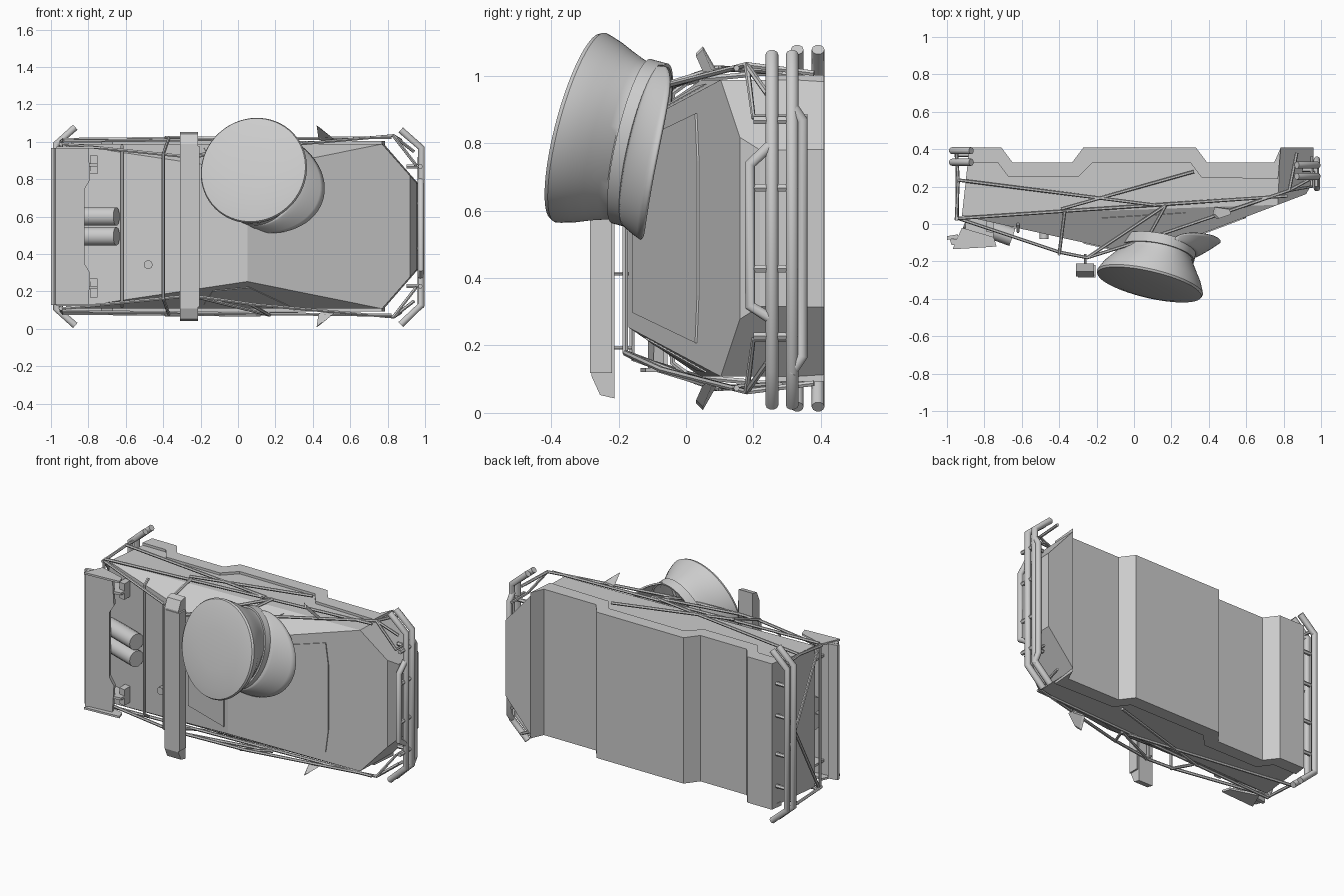
import bpy, bmesh, math
from mathutils import Vector, Matrix

if "Cube" in bpy.data.objects:
    bpy.data.objects.remove(bpy.data.objects["Cube"])

C = 0.548  # centre plane of the vehicle, which lies on its side (roof towards -y)


def P(x, y, w):
    return Vector((x, y, C + w))


def finish(name, bm, smooth=None):
    bmesh.ops.recalc_face_normals(bm, faces=bm.faces)
    me = bpy.data.meshes.new(name)
    bm.to_mesh(me)
    bm.free()
    ob = bpy.data.objects.new(name, me)
    bpy.context.collection.objects.link(ob)
    if smooth:
        bpy.ops.object.select_all(action='DESELECT')
        ob.select_set(True)
        bpy.context.view_layer.objects.active = ob
        bpy.ops.object.shade_smooth_by_angle(angle=math.radians(smooth))
    return ob


def slab_bm(points, offset):
    bm = bmesh.new()
    a = [bm.verts.new(p) for p in points]
    b = [bm.verts.new(p + Vector(offset)) for p in points]
    bm.faces.new(a)
    bm.faces.new(b[::-1])
    n = len(a)
    for i in range(n):
        j = (i + 1) % n
        bm.faces.new((a[i], b[i], b[j], a[j]))
    return bm


def slab(name, points, offset):
    return finish(name, slab_bm(points, offset))


def profile(name, pts, w0, w1):
    return slab(name, [P(x, y, w0) for x, y in pts], (0, 0, w1 - w0))


def tube(name, pts, r, res=2):
    cu = bpy.data.curves.new(name, 'CURVE')
    cu.dimensions = '3D'
    cu.bevel_depth, cu.bevel_resolution, cu.use_fill_caps = r, res, True
    sp = cu.splines.new('POLY')
    sp.points.add(len(pts) - 1)
    for q, p in zip(sp.points, pts):
        q.co = (*P(*p), 1)
    ob = bpy.data.objects.new(name, cu)
    bpy.context.collection.objects.link(ob)
    bpy.ops.object.select_all(action='DESELECT')
    ob.select_set(True)
    bpy.context.view_layer.objects.active = ob
    bpy.ops.object.convert(target='MESH')
    bpy.ops.object.shade_smooth_by_angle(angle=math.radians(40))


def hood(x):
    return -0.17 + 0.379 * (x - 0.05)


def deck(x):
    return -0.17 - 0.221 * (x - 0.05)


# Body: side profile across the width, then sloped cabin sides and front corners cut off
under = [(-0.88, 0.41), (-0.71, 0.41), (-0.65, 0.33), (-0.33, 0.33), (-0.27, 0.41),
         (0.33, 0.41), (0.39, 0.33), (0.75, 0.33), (0.785, 0.41)]
outline = under + [(0.96, 0.41), (0.955, 0.22), (0.92, hood(0.92)),
                   (0.05, -0.17), (-0.92, deck(-0.92))]
bm = slab_bm([P(x, y, -0.44) for x, y in outline], (0, 0, 0.88))
for s in (-1, 1):
    cabin = [P(-0.92, deck(-0.92), s * 0.44), P(0.77, hood(0.77), s * 0.44), P(0.05, -0.17, s * 0.295)]
    nose = [P(0.78, 0.4, s * 0.44), P(0.77, 0.1, s * 0.44), P(0.955, 0.3, s * 0.235)]
    for a, b, c in (cabin, nose):
        no = (b - a).cross(c - a).normalized()
        if no.dot(P(0, 0.2, 0) - a) > 0:
            no = -no
        geom = bm.verts[:] + bm.edges[:] + bm.faces[:]
        bmesh.ops.bisect_plane(bm, geom=geom, dist=1e-5, plane_co=a, plane_no=no, clear_outer=True)
        bmesh.ops.holes_fill(bm, edges=[e for e in bm.edges if e.is_boundary], sides=0)
finish("body", bm)

# Windscreen and rear deck panels
ws = [(0.09, 0.25), (0.585, 0.34), (0.6, 0.2), (0.6, -0.2), (0.585, -0.34), (0.09, -0.25)]
slab("windscreen", [P(x, hood(x) - 0.006, w) for x, w in ws], (0, 0.02, 0))
rs = [(0.02, 0.26), (-0.27, 0.23), (-0.27, -0.23), (0.02, -0.26)]
slab("roof_panel", [P(x, deck(x) - 0.006, w) for x, w in rs], (0, 0.02, 0))

trim = under + [(0.77, 0.24), (0.36, 0.25), (0.3, 0.33), (-0.22, 0.33), (-0.3, 0.25),
                (-0.67, 0.25), (-0.73, 0.33), (-0.89, 0.33)]
for s, side in ((-1, "right"), (1, "left")):
    # Wheel arch and sill cladding
    profile(f"arch_trim_{side}", trim, s * 0.43, s * 0.455)
    # Side window on the sloped cabin side
    a, b, c = P(-0.92, deck(-0.92), s * 0.44), P(0.77, hood(0.77), s * 0.44), P(0.05, -0.17, s * 0.295)
    win = [a * u + b * v + c * (1 - u - v) for u, v in ((0.5, 0.35), (0.25, 0.65), (0.08, 0.12), (0.25, 0.08))]
    no = (b - a).cross(c - a).normalized() * s
    if no.z * s < 0:
        no = -no
    slab(f"side_window_{side}", [p + no * 0.004 for p in win], -no * 0.02)
    # Roll cage on each side
    cage = [
        [(-0.94, 0.03, 0.44), (-0.4, -0.15, 0.385), (-0.25, -0.18, 0.37), (0.1, -0.07, 0.42), (0.83, 0.18, 0.485), (0.94, 0.24, 0.4)],
        [(-0.94, 0.03, 0.455), (0.82, 0.15, 0.475)],
        [(-0.94, 0.235, 0.465), (0.12, 0.1, 0.475)],
        [(-0.39, 0.08, 0.475), (0.32, 0.28, 0.465)],
        [(-0.4, -0.16, 0.385), (-0.37, 0.07, 0.47)],
        [(0.07, -0.08, 0.42), (0.17, 0.1, 0.475)],
        [(-0.25, -0.18, 0.37), (0.17, 0.1, 0.475)],
        [(-0.95, 0.02, 0.44), (-0.94, 0.23, 0.46), (-0.95, 0.4, 0.45)],
        [(0.83, 0.18, 0.485), (0.87, 0.38, 0.46)],
        [(0.83, 0.18, 0.485), (0.95, 0.2, 0.33), (0.95, 0.36, 0.33)],
    ]
    for i, path in enumerate(cage):
        tube(f"cage_{side}_{i}", [(x, y, s * w) for x, y, w in path], 0.009, 1)
    # Wing mirror
    slab(f"mirror_{side}", [P(0.42, 0.05, s * 0.54), P(0.44, 0.03, s * 0.52), P(0.5, 0.05, s * 0.475),
                            P(0.5, 0.08, s * 0.47), P(0.43, 0.09, s * 0.47)], (0.015, 0, -s * 0.01))
    # Wing end plate and bracket
    profile(f"wing_end_{side}", [(-0.97, -0.135), (-0.8, -0.125), (-0.735, -0.12), (-0.75, -0.07), (-0.92, -0.02)],
            s * 0.415, s * 0.427)
    profile(f"wing_bracket_{side}", [(-0.9, -0.1), (-0.75, -0.08), (-0.75, 0.02), (-0.9, 0.06)], s * 0.32, s * 0.335)
    profile(f"bracket_foot_{side}", [(-0.79, -0.04), (-0.75, -0.05), (-0.75, 0.02), (-0.79, 0.02)], s * 0.28, s * 0.38)
    # Light bar stays
    for w in (0.135, 0.355):
        tube(f"light_stay_{side}", [(-0.26, -0.225, s * w), (-0.26, -0.16, s * w)], 0.006, 1)
    # Couplers between the bumper tubes
    for w in (0.12, 0.32):
        tube(f"front_coupler_{side}", [(0.975, 0.2, s * w), (0.975, 0.345, s * w)], 0.013, 1)
        tube(f"front_mount_{side}", [(0.9, 0.29, s * w), (0.975, 0.29, s * w)], 0.012, 1)
        tube(f"rear_mount_{side}", [(-0.86, 0.37, s * w), (-0.96, 0.37, s * w)], 0.012, 1)

# Cross tubes of the cage
tube("cage_rear_cross", [(-0.62, 0, -0.43), (-0.62, -0.04, -0.4), (-0.62, -0.04, 0.4), (-0.62, 0, 0.43)], 0.009, 1)
tube("cage_hoop", [(-0.4, -0.16, -0.385), (-0.4, -0.16, 0.385)], 0.009, 1)
tube("cage_roof_cross", [(-0.25, -0.18, -0.37), (-0.25, -0.18, 0.37)], 0.009, 1)
tube("cage_tail_cross", [(-0.945, 0.03, -0.45), (-0.945, 0.03, 0.45)], 0.009, 1)
for s in (-1, 1):
    tube("cage_tail_brace", [(-0.945, 0.04, -s * 0.44), (-0.945, 0.33, s * 0.1)], 0.009, 1)

# Bumper tubes
for y in (0.255, 0.315):
    tube("front_bumper_tube", [(0.87, y, -0.525), (0.98, y, -0.42), (0.98, y, 0.42), (0.87, y, 0.515)], 0.019, 3)
for y in (0.33, 0.392):
    tube("rear_bumper_tube", [(-0.87, y, -0.53), (-0.972, y, -0.44), (-0.972, y, 0.44), (-0.87, y, 0.53)], 0.019, 3)
tube("front_guard_upper", [(0.978, 0.255, -0.27), (0.978, 0.19, -0.23), (0.978, 0.19, 0.19), (0.978, 0.255, 0.25)], 0.017, 3)
tube("front_guard_lower", [(0.978, 0.31, -0.43), (0.978, 0.345, -0.38), (0.978, 0.345, 0.32), (0.978, 0.31, 0.37)], 0.017, 3)

# Roof light bar with chamfered ends
bar = [(-0.28, 0.44), (-0.255, 0.495), (-0.212, 0.505), (-0.212, -0.505), (-0.255, -0.495), (-0.28, -0.44)]
slab("light_bar", [P(-0.31, y, w) for y, w in bar], (0.095, 0, 0))
slab("light_bar_lens", [P(-0.3, -0.285, -0.43), P(-0.3, -0.285, 0.43), P(-0.3, -0.22, 0.43), P(-0.3, -0.22, -0.43)],
     (0.095, 0, 0))

# Rear wing
half = [(-0.985, 0.42), (-0.81, 0.42), (-0.8, 0.25), (-0.83, 0.2)]
plan = half + [(x, -w) for x, w in half[::-1]]
slab("rear_wing", [P(x, -0.085 + 0.1 * (x + 1), w) for x, w in plan], (0.01, -0.03, 0))
slab("wing_lip", [P(-1, -0.085, -0.42), P(-1, -0.085, 0.42), P(-0.94, -0.075, 0.42), P(-0.94, -0.075, -0.42)],
     (0, 0.02, 0))

# Twin exhausts and fuel cap
for w in (-0.053, 0.053):
    tube("exhaust", [(-0.9, 0.02, w), (-0.65, -0.07, w)], 0.05, 5)
tube("fuel_cap", [(-0.48, 0.0, -0.205), (-0.48, -0.08, -0.205)], 0.024, 3)

# Peaked cap resting on the roof, in its own tilted frame
up = Vector((-0.22, -0.94, 0.25)).normalized()
fwd = Vector((0.94, 0, -0.33))
fwd = (fwd - up * fwd.dot(up)).normalized()
side = up.cross(fwd)
org = Vector((0.13, -0.12, 0.795))
frame = Matrix((fwd, side, up)).transposed().to_4x4()
frame.translation = org
N = 64


def lathe(name, rings, cap):
    bm = bmesh.new()
    loops = [[bm.verts.new((rx * math.cos(2 * math.pi * i / N), ry * math.sin(2 * math.pi * i / N), h))
              for i in range(N)] for rx, ry, h in rings]
    for a, b in zip(loops, loops[1:]):
        for i in range(N):
            j = (i + 1) % N
            bm.faces.new((a[i], a[j], b[j], b[i]))
    if cap:
        bm.faces.new(loops[-1])
    bm.transform(frame)
    finish(name, bm, 35)


lathe("cap_crown", [(0.19, 0.245, 0.0), (0.19, 0.245, 0.05), (0.205, 0.25, 0.07), (0.235, 0.262, 0.11),
                    (0.265, 0.277, 0.15), (0.285, 0.288, 0.19), (0.291, 0.291, 0.205), (0.285, 0.285, 0.217),
                    (0.23, 0.23, 0.228), (0.12, 0.12, 0.236), (0.03, 0.03, 0.238)], True)
lathe("cap_band", [(0.19, 0.245, -0.01), (0.2, 0.256, -0.01), (0.2, 0.256, 0.045), (0.19, 0.245, 0.045)], False)

# Cap visor: a drooping crescent
bm = bmesh.new()
rows = []
M = 32
for i in range(M + 1):
    t = math.radians(-88 + 176 * i / M)
    k = max(0, math.cos(t)) ** 0.6
    row = []
    for j in range(7):
        f = j / 6
        row.append(bm.verts.new(((0.195 + 0.125 * k * f) * math.cos(t), (0.25 + 0.04 * k * f) * math.sin(t),
                                 0.005 - 0.12 * k * f ** 1.2)))
    rows.append(row)
for a, b in zip(rows, rows[1:]):
    for j in range(6):
        bm.faces.new((a[j], a[j + 1], b[j + 1], b[j]))
bm.transform(frame)
visor = finish("cap_visor", bm, 40)
mod = visor.modifiers.new("thickness", 'SOLIDIFY')
mod.thickness = 0.01
mod.offset = 0
